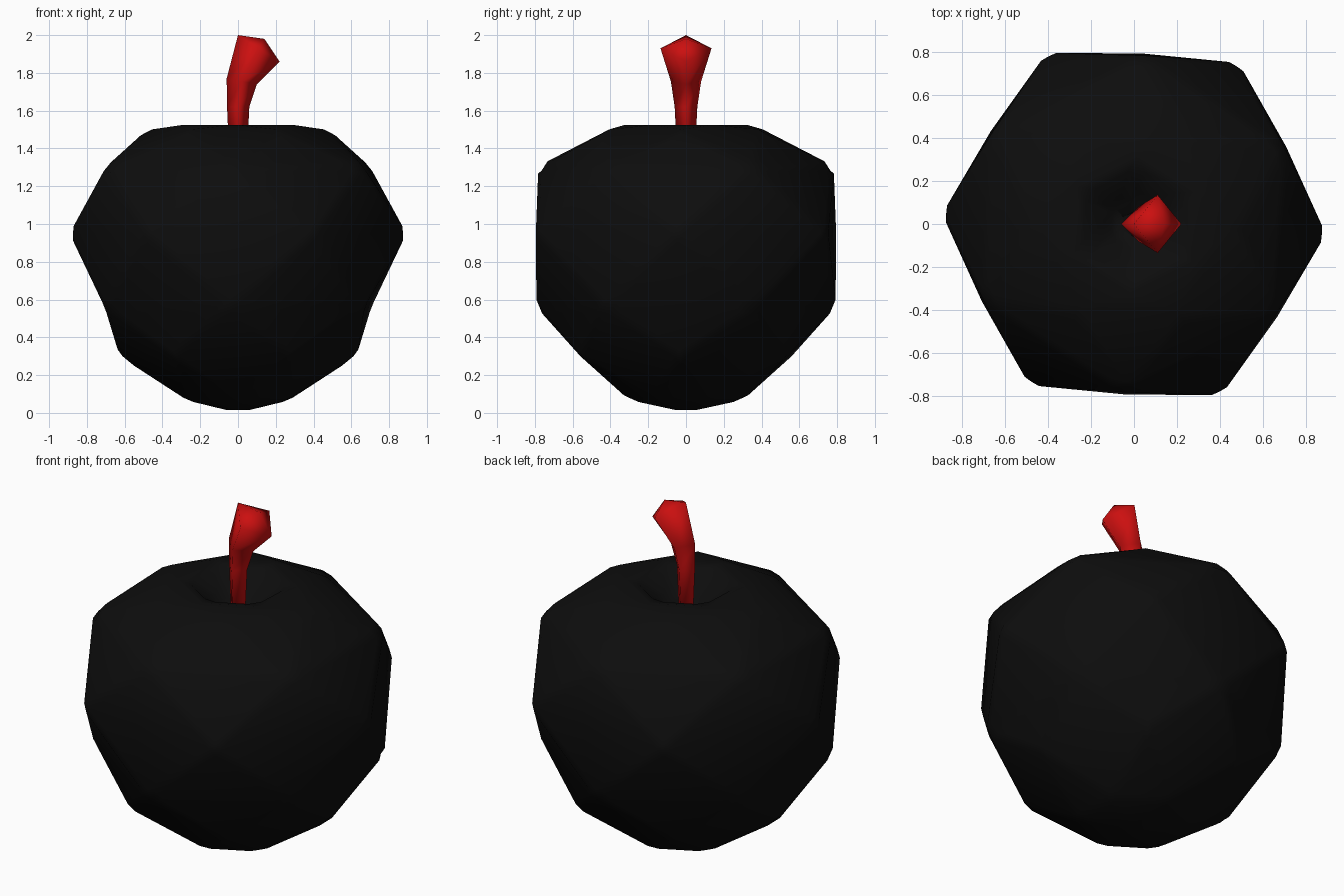
import bpy
import bmesh
from math import cos, sin, radians

old = bpy.data.objects.get("Cube")
if old:
    bpy.data.objects.remove(old, do_unlink=True)


def make_material(name, colour):
    mat = bpy.data.materials.new(name)
    mat.use_nodes = True
    mat.diffuse_color = colour
    mat.node_tree.nodes["Principled BSDF"].inputs["Base Color"].default_value = colour
    return mat


def finish(name, bm, mat):
    bmesh.ops.recalc_face_normals(bm, faces=bm.faces)
    mesh = bpy.data.meshes.new(name)
    bm.to_mesh(mesh)
    bm.free()
    mesh.materials.append(mat)
    mesh.shade_smooth()
    obj = bpy.data.objects.new(name, mesh)
    bpy.context.collection.objects.link(obj)
    return obj


def fan(bm, ring, tip):
    for i, v in enumerate(ring):
        bm.faces.new((v, ring[(i + 1) % len(ring)], tip))


# Fruit body: hexagonal rings, each turned half a step from the last
SIDES = 6
TWIST = -3
profile = [(0.30, 0.065), (0.63, 0.30), (0.795, 0.56), (0.895, 0.95),
           (0.785, 1.305), (0.49, 1.495), (0.29, 1.535), (0.10, 1.38)]
bm = bmesh.new()
rings = []
for k, (r, z) in enumerate(profile):
    start = TWIST + (30 if k % 2 == 0 else 0)
    angles = [radians(start + i * 360 / SIDES) for i in range(SIDES)]
    rings.append([bm.verts.new((r * cos(a), r * sin(a), z)) for a in angles])
for k in range(len(rings) - 1):
    low, high = rings[k], rings[k + 1]
    # The ring with the later start angle sits half a step ahead
    ahead, behind = (low, high) if k % 2 == 0 else (high, low)
    for i in range(SIDES):
        j = (i + 1) % SIDES
        bm.faces.new((behind[i], behind[j], ahead[i]))
        bm.faces.new((ahead[i], ahead[j], behind[j]))
fan(bm, rings[0], bm.verts.new((0, 0, 0)))
fan(bm, rings[-1], bm.verts.new((0, 0, 1.35)))
body = finish("fruit_body", bm, make_material("black skin", (0.004, 0.004, 0.004, 1)))
bevel = body.modifiers.new("soft_edges", "BEVEL")
bevel.width = 0.03
bevel.segments = 1
bevel.limit_method = "ANGLE"
bevel.angle_limit = radians(12)

# Stem: four-sided rings (left x, left z, right x, right z, half depth)
sections = [(-0.045, 1.32, 0.045, 1.32, 0.045),
            (-0.058, 1.62, 0.060, 1.62, 0.060),
            (-0.060, 1.77, 0.100, 1.74, 0.080),
            (0.0, 2.0, 0.22, 1.86, 0.135)]
bm = bmesh.new()
loops = []
for lx, lz, rx, rz, d in sections:
    mx, mz = (lx + rx) / 2, (lz + rz) / 2
    points = [(lx, 0, lz), (mx, -d, mz), (rx, 0, rz), (mx, d, mz)]
    loops.append([bm.verts.new(p) for p in points])
for low, high in zip(loops, loops[1:]):
    for i in range(4):
        j = (i + 1) % 4
        bm.faces.new((low[i], low[j], high[j], high[i]))
bm.faces.new(loops[0])
fan(bm, loops[-1], bm.verts.new((0.14, 0, 1.98)))
finish("stem", bm, make_material("red stem", (0.6, 0.005, 0.005, 1)))
